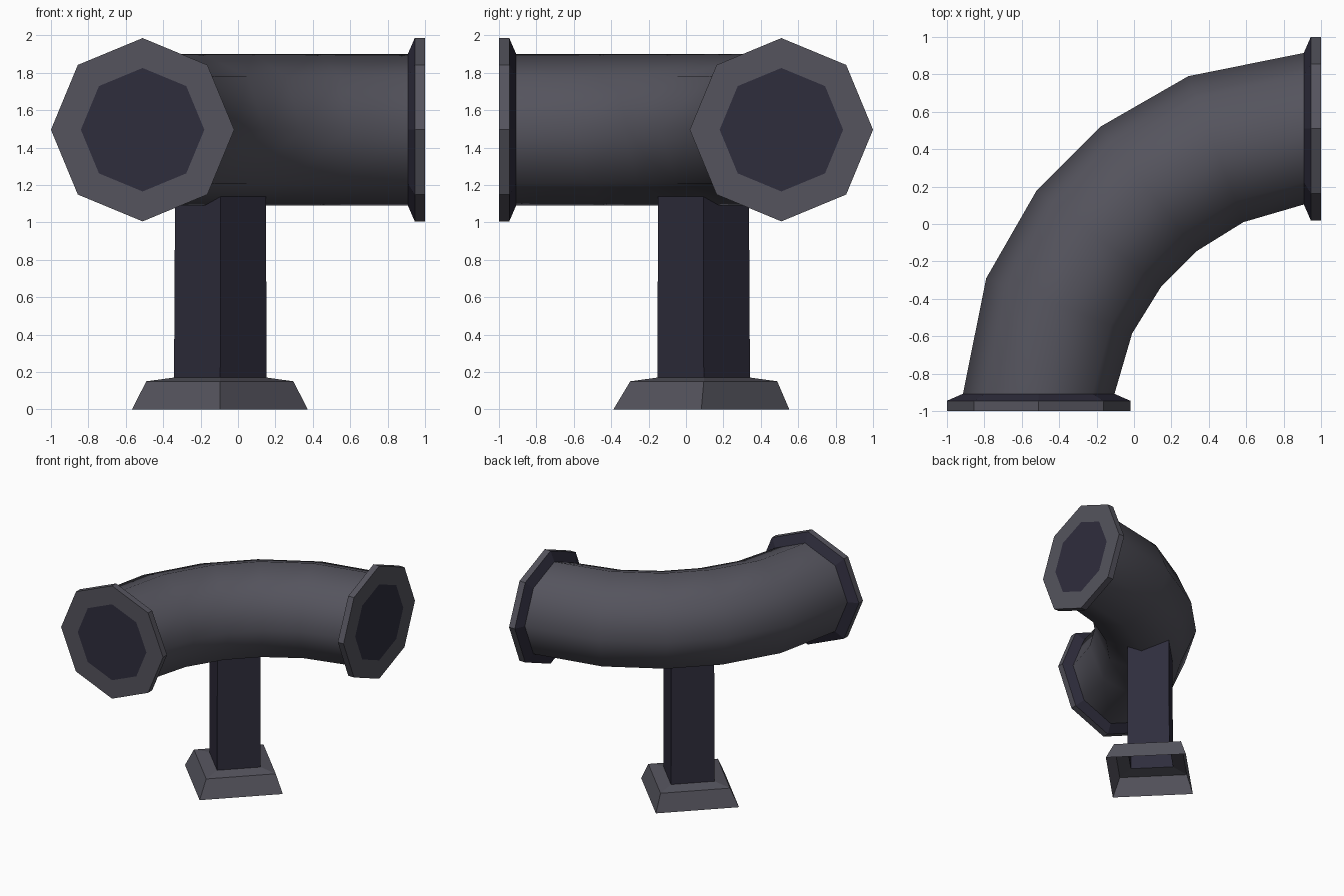
import bpy, math
from mathutils import Vector

if "Cube" in bpy.data.objects:
    bpy.data.objects.remove(bpy.data.objects["Cube"])

PIPE_Z = 1.495


def material(name, rgb):
    m = bpy.data.materials.new(name)
    m.diffuse_color = (*rgb, 1)
    m.use_nodes = True
    m.node_tree.nodes["Principled BSDF"].inputs["Base Color"].default_value = m.diffuse_color
    return m


GREY = material("grey_metal", (0.09, 0.088, 0.11))
DARK = material("dark_metal", (0.028, 0.026, 0.046))


def loft(name, rings, mats, cap=False):
    """Skin a list of equal rings; mats gives one material index per band (+ cap)."""
    n = len(rings[0])
    verts = [v for r in rings for v in r]
    faces, idx = [], []
    for k in range(len(rings) - 1):
        for i in range(n):
            j = (i + 1) % n
            faces.append((k*n + i, k*n + j, (k+1)*n + j, (k+1)*n + i))
            idx.append(mats[k])
    if cap:
        faces.append(tuple(range((len(rings) - 1) * n, len(rings) * n)))
        idx.append(mats[-1])
    me = bpy.data.meshes.new(name)
    me.from_pydata(verts, [], faces)
    me.materials.append(GREY)
    me.materials.append(DARK)
    me.polygons.foreach_set("material_index", idx)
    me.update()
    ob = bpy.data.objects.new(name, me)
    bpy.context.collection.objects.link(ob)
    return ob


def ring(centre, side, up, n=8):
    return [centre + side * math.cos(2*math.pi*i/n) + up * math.sin(2*math.pi*i/n)
            for i in range(n)]


# Curved pipe: half of the bend as (outer, inner) points, mirrored over y = -x
half = [((-0.915, -0.91), (-0.105, -0.91)),
        ((-0.79, -0.29), (-0.01, -0.585)),
        ((-0.52, 0.18), (0.145, -0.335))]
bend = half + [((-o[1], -o[0]), (-i[1], -i[0])) for o, i in reversed(half)]
rings = []
for o, i in bend:
    o, i = Vector((*o, PIPE_Z)), Vector((*i, PIPE_Z))
    rings.append(ring((o + i) / 2, (i - o) / 2, Vector((0, 0, 0.405))))
pipe = loft("curved_pipe", rings, [0] * 5)
pipe.data.polygons.foreach_set("use_smooth", [True] * len(pipe.data.polygons))

# Flared end flanges with dark mouths
profile = [(0.405, 0.908), (0.49, 0.945), (0.49, 1.0), (0.33, 1.0)]
for name, axis, side, offset in (
        ("front_flange", Vector((0, -1, 0)), Vector((1, 0, 0)), Vector((-0.51, 0, PIPE_Z))),
        ("right_flange", Vector((1, 0, 0)), Vector((0, 1, 0)), Vector((0, 0.51, PIPE_Z)))):
    loft(name, [ring(offset + axis * d, side * r, Vector((0, 0, r))) for r, d in profile],
         [1, 0, 0, 1], cap=True)


# Square support turned 45 degrees
def square(x, y, z, r):
    return ring(Vector((x, y, z)), Vector((r, 0, 0)), Vector((0, r, 0)), 4)


loft("support_post", [square(-0.095, 0.095, 0.17, 0.247),
                      square(-0.093, 0.093, 1.24, 0.243)], [1])

# Hollow flared foot, open underneath
loft("foot_plate", [square(-0.097, 0.082, 0.0, 0.47),
                    square(-0.097, 0.095, 0.15, 0.393),
                    square(-0.095, 0.095, 0.17, 0.247)], [0, 0])
